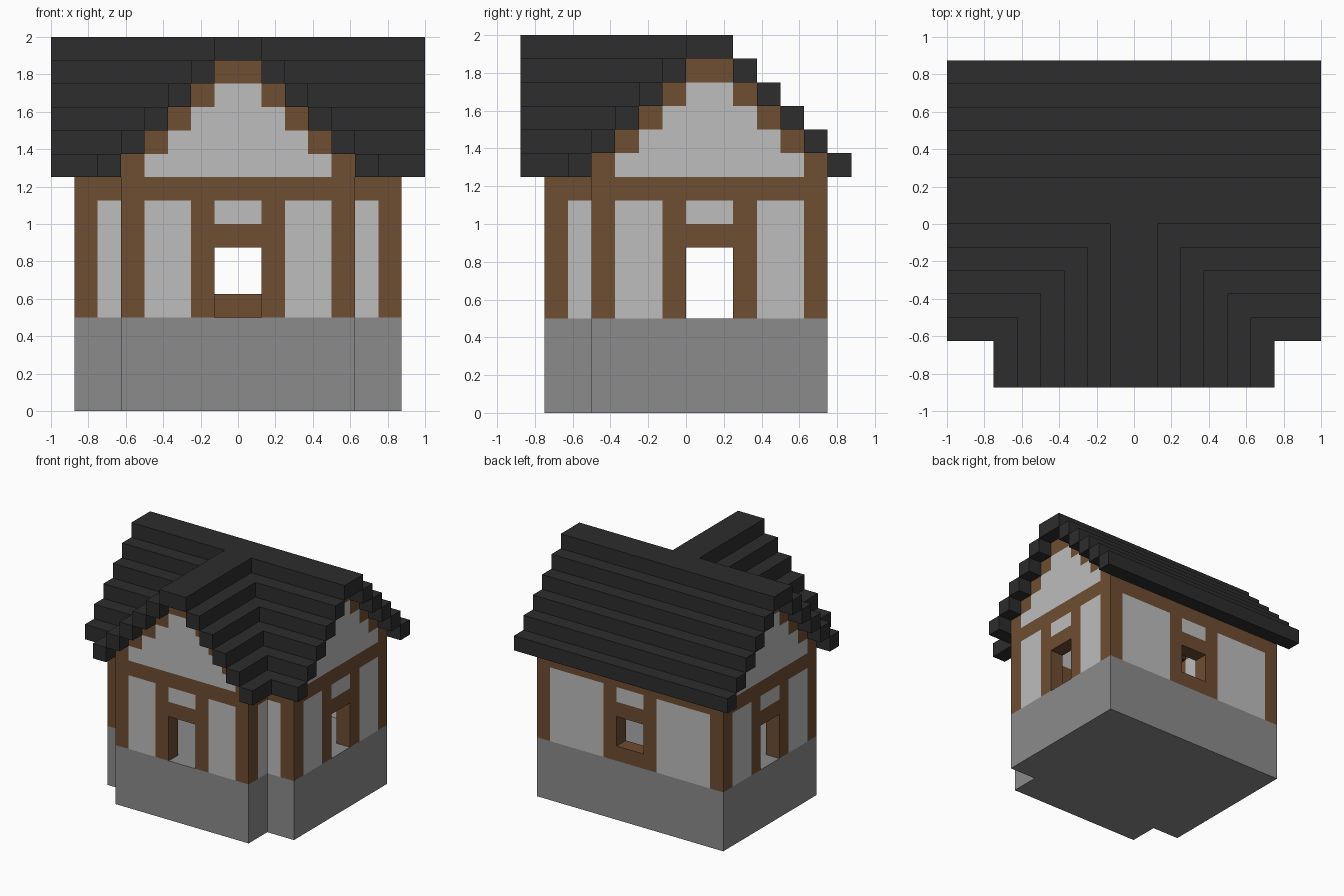
import bpy
import bmesh

U = 0.125  # one block; all part sizes below are counted in blocks

cube = bpy.data.objects.get("Cube")
if cube:
    bpy.data.objects.remove(cube)


def material(name, rgb):
    m = bpy.data.materials.new(name)
    m.use_nodes = True
    m.diffuse_color = (*rgb, 1)
    m.node_tree.nodes["Principled BSDF"].inputs["Base Color"].default_value = (*rgb, 1)
    return m


STONE = material("grey stone", (0.26, 0.26, 0.26))
TIMBER = material("brown timber", (0.158, 0.075, 0.032))
PLASTER = material("pale plaster", (0.51, 0.51, 0.51))
SLATE = material("dark slate", (0.026, 0.026, 0.026))


def prism(bm, outline, z0, z1):
    """Extrude a plan outline between two heights."""
    low = [bm.verts.new((x * U, y * U, z0 * U)) for x, y in outline]
    high = [bm.verts.new((x * U, y * U, z1 * U)) for x, y in outline]
    bm.faces.new(low[::-1])
    bm.faces.new(high)
    n = len(outline)
    for i in range(n):
        j = (i + 1) % n
        bm.faces.new((low[i], low[j], high[j], high[i]))


def mirrored(bm, outline, z0, z1):
    prism(bm, outline, z0, z1)
    prism(bm, [(-x, y) for x, y in outline], z0, z1)


def block(bm, x, y, z):
    """Box given by ranges: centred if it starts at x = 0, else made on both sides."""
    a, b = x
    if a == 0:
        prism(bm, [(-b, y[0]), (b, y[0]), (b, y[1]), (-b, y[1])], *z)
    else:
        mirrored(bm, [(a, y[0]), (b, y[0]), (b, y[1]), (a, y[1])], *z)


def finish(name, bm, mat):
    bmesh.ops.recalc_face_normals(bm, faces=bm.faces)
    mesh = bpy.data.meshes.new(name)
    bm.to_mesh(mesh)
    bm.free()
    mesh.materials.append(mat)
    bpy.context.collection.objects.link(bpy.data.objects.new(name, mesh))


def blocks(name, mat, items):
    bm = bmesh.new()
    for item in items:
        block(bm, *item)
    finish(name, bm, mat)


# Height bands
WALL, BEAM, LINTEL, TRANSOM, SILL = (4, 9), (9, 10), (7, 8), (8, 9), (4, 5)
# Wall thickness bands
FRONT, RECESS, BACK, SIDE, WING = (-6, -5), (-4, -3), (5, 6), (6, 7), (4, 5)

# Stone base with the front wing
bm = bmesh.new()
prism(bm, [(7, -4), (7, 6), (-7, 6), (-7, -4), (-5, -4), (-5, -6), (5, -6), (5, -4)], 0, 4)
finish("stone_base", bm, STONE)

# Front wing walls, with the door
blocks("front_timber", TIMBER, [
    (WING, FRONT, WALL), ((1, 2), FRONT, WALL), ((0, 1), FRONT, LINTEL),
    (WING, RECESS, WALL), (SIDE, RECESS, WALL)])
blocks("front_plaster", PLASTER, [
    ((2, 4), FRONT, WALL), ((0, 1), FRONT, TRANSOM),
    (WING, (-5, -4), WALL), ((5, 6), RECESS, WALL)])

# Side walls, each with an opening
blocks("side_timber", TIMBER, [
    (SIDE, (-1, 0), WALL), (SIDE, (2, 3), WALL), (SIDE, BACK, WALL), (SIDE, (0, 2), LINTEL)])
blocks("side_plaster", PLASTER, [
    (SIDE, (-3, -1), WALL), (SIDE, (3, 5), WALL), (SIDE, (0, 2), TRANSOM)])

# Back wall, with the window
blocks("back_timber", TIMBER, [
    ((1, 2), BACK, WALL), ((0, 1), BACK, SILL), ((0, 1), BACK, LINTEL)])
blocks("back_plaster", PLASTER, [((2, 6), BACK, WALL), ((0, 1), BACK, TRANSOM)])

# Ring beam on top of the walls
blocks("ring_beam", TIMBER, [
    ((0, 5), FRONT, BEAM), (WING, (-5, -3), BEAM), ((5, 7), RECESS, BEAM),
    (SIDE, (-3, 5), BEAM), ((0, 7), BACK, BEAM)])

# Stepped gables on the front and on both sides
timber, plaster = [], []
for k in range(4):
    h, z = 5 - k, (10 + k, 11 + k)
    timber += [((h - 1, h), FRONT, z), (SIDE, (1 - h, 2 - h), z), (SIDE, (h, h + 1), z)]
    plaster += [((0, h - 1), FRONT, z), (SIDE, (2 - h, h), z)]
timber += [((0, 1), FRONT, (14, 15)), (SIDE, (0, 2), (14, 15))]
blocks("gable_timber", TIMBER, timber)
blocks("gable_plaster", PLASTER, plaster)

# Roof courses: straight at the back, turning out along the wing at the front
for k in range(5):
    bm = bmesh.new()
    w, f, z = 5 - k, k - 5, (10 + k, 11 + k)
    block(bm, (0, 8), (6 - k, 7 - k), z)
    mirrored(bm, [(8, f), (w + 1, f), (w + 1, -7), (w, -7), (w, f + 1), (8, f + 1)], *z)
    finish(f"roof_course_{k + 1}", bm, SLATE)

# T-shaped ridge
bm = bmesh.new()
prism(bm, [(8, 0), (8, 2), (-8, 2), (-8, 0), (-1, 0), (-1, -7), (1, -7), (1, 0)], 15, 16)
finish("roof_ridge", bm, SLATE)
